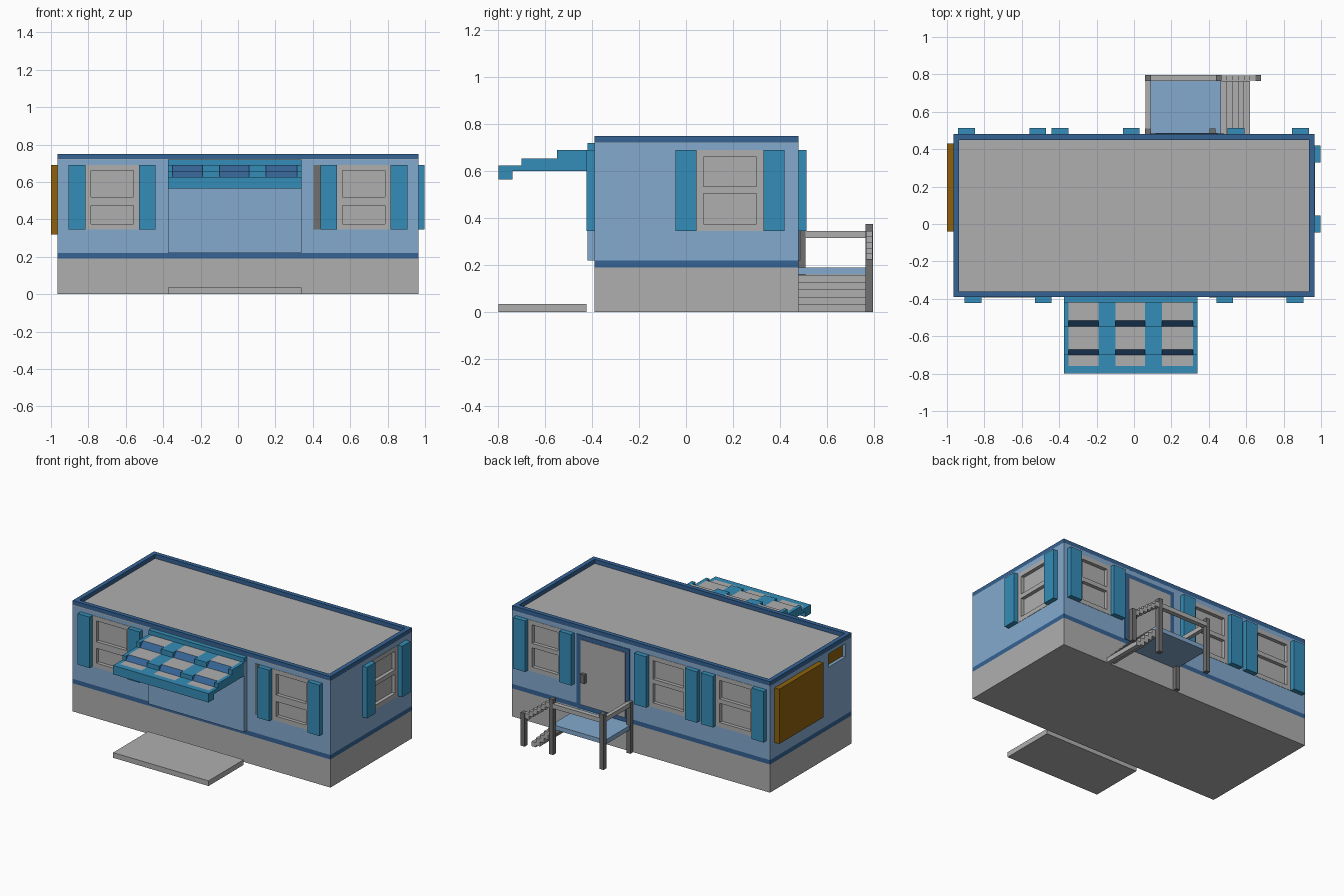
import bpy, bmesh

cube = bpy.data.objects.get("Cube")
if cube:
    bpy.data.objects.remove(cube, do_unlink=True)


def material(name, r, g, b):
    mat = bpy.data.materials.new(name)
    mat.use_nodes = True
    mat.diffuse_color = (r, g, b, 1)
    mat.node_tree.nodes["Principled BSDF"].inputs["Base Color"].default_value = (r, g, b, 1)
    return mat


grey = material("light grey", .43, .43, .43)
dark_grey = material("dark grey", .16, .16, .16)
light_blue = material("light blue", .23, .40, .62)
dark_blue = material("dark blue", .035, .125, .30)
teal = material("teal", .035, .27, .48)
orange = material("amber", .27, .12, .004)


def add_object(name, bm, *mats):
    bmesh.ops.recalc_face_normals(bm, faces=bm.faces)
    mesh = bpy.data.meshes.new(name)
    bm.to_mesh(mesh)
    bm.free()
    for mat in mats:
        mesh.materials.append(mat)
    obj = bpy.data.objects.new(name, mesh)
    bpy.context.scene.collection.objects.link(obj)
    return obj


def box(name, mat, xs, ys, zs):
    bm = bmesh.new()
    bmesh.ops.create_cube(bm, size=1)
    for v in bm.verts:
        v.co = [r[0] if c < 0 else r[1] for c, r in zip(v.co, (xs, ys, zs))]
    return add_object(name, bm, mat)


def prism(name, profile, xs, *mats):
    """Extrude a (y, z) profile along x."""
    bm = bmesh.new()
    face = bm.faces.new([bm.verts.new((xs[0], y, z)) for y, z in profile])
    new = bmesh.ops.extrude_face_region(bm, geom=[face])["geom"]
    moved = [g for g in new if isinstance(g, bmesh.types.BMVert)]
    bmesh.ops.translate(bm, verts=moved, vec=(xs[1] - xs[0], 0, 0))
    return add_object(name, bm, *mats)


LEFT, RIGHT, FRONT, BACK = .965, -.965, -.39, .48
LONG, DEEP = (RIGHT, LEFT), (FRONT, BACK)


def on_wall(name, mat, side, us, ds, zs):
    """Box on a wall: us runs along the wall, ds is distance outward."""
    if side in ("front", "back"):
        base, sign = (FRONT, -1) if side == "front" else (BACK, 1)
    else:
        base, sign = (RIGHT, -1) if side == "right" else (LEFT, 1)
    out = sorted(base + sign * d for d in ds)
    if side in ("front", "back"):
        return box(name, mat, us, out, zs)
    return box(name, mat, out, us, zs)


# Body layers
box("skirt", grey, LONG, DEEP, (0, .19))
box("lower_band", dark_blue, LONG, DEEP, (.19, .22))
walls = box("walls", light_blue, LONG, DEEP, (.22, .72))
box("roof", grey, LONG, DEEP, (.715, .722))
RIM, TOP = .03, (.72, .75)
for name, ys in (("front", (FRONT, FRONT + RIM)), ("back", (BACK - RIM, BACK))):
    box(name + "_parapet", dark_blue, LONG, ys, TOP)
for name, xs in (("right", (RIGHT, RIGHT + RIM)), ("left", (LEFT - RIM, LEFT))):
    box(name + "_parapet", dark_blue, xs, (FRONT + RIM, BACK - RIM), TOP)


def cut(side, us, zs):
    """Sink a pocket into the walls."""
    cutter = on_wall("pocket_cutter", light_blue, side, us, (-.03, .05), zs)
    cutter.hide_render = True
    cutter.hide_viewport = True
    mod = walls.modifiers.new("pocket", "BOOLEAN")
    mod.operation = "DIFFERENCE"
    mod.solver = "EXACT"
    mod.object = cutter


# Windows with sunken panes, frame bars and shutters
SILL, HEAD, BAR, SHUTTER = .345, .69, .03, .09


def window(side, u0, u1, rail):
    cut(side, (u0, u1), (SILL, HEAD))
    on_wall(side + "_window_pane", grey, side, (u0, u1), (-.03, -.022), (SILL, HEAD))
    depth = (-.03, .002)
    for us in ((u0, u0 + BAR), (u1 - BAR, u1)):
        on_wall(side + "_window_stile", grey, side, us, depth, (SILL, HEAD))
    for zs in ((SILL, SILL + BAR), rail, (HEAD - BAR, HEAD)):
        on_wall(side + "_window_rail", grey, side, (u0 + BAR, u1 - BAR), depth, zs)
    for us in ((u0 - SHUTTER, u0), (u1, u1 + SHUTTER)):
        on_wall(side + "_shutter", teal, side, us, (0, .033), (SILL, HEAD))


for start, end in ((-.815, -.53), (.53, .815)):
    window("front", start, end, (.475, .52))
for start, end in ((-.85, -.56), (-.35, -.06), (.59, .845)):
    window("back", start, end, (.505, .535))
window("left", .045, .33, (.505, .535))
on_wall("front_dark_strip", dark_grey, "front", (.405, .44), (0, .004), (SILL, HEAD))

# Amber panel and small sunken amber window on the right end
on_wall("amber_panel", orange, "right", (-.04, .43), (0, .035), (.32, .69))
cut("right", (-.325, -.145), (.61, .70))
on_wall("small_amber_pane", orange, "right", (-.325, -.145), (-.03, -.022), (.61, .70))

# Back door
on_wall("back_door_frame", dark_blue, "back", (.085, .48), (0, .004), (.22, .69))
on_wall("back_door", grey, "back", (.115, .45), (0, .007), (.22, .66))
on_wall("back_door_handle", dark_grey, "back", (.405, .435), (0, .03), (.38, .44))

# Front counter panel, header and ground slab
WIDE = (-.375, .34)
on_wall("front_panel", light_blue, "front", WIDE, (0, .03), (.22, .69))
on_wall("front_header", teal, "front", WIDE, (0, .03), (.69, .72))
box("ground_slab", grey, WIDE, (-.80, -.425), (0, .035))

# Stepped awning: square ribs with sloped-riser columns between them
HIGH, MID, LOW, UNDER = .69, .655, .625, .60
rib_profile = [(-.42, UNDER), (-.42, HIGH), (-.55, HIGH), (-.55, MID),
               (-.70, MID), (-.70, LOW), (-.76, LOW), (-.76, UNDER)]
column_profile = [(-.42, UNDER), (-.42, HIGH), (-.515, HIGH), (-.547, MID),
                  (-.67, MID), (-.70, LOW), (-.76, LOW), (-.76, UNDER)]
columns = ((-.35, -.19), (-.10, .06), (.15, .315))
edges = [WIDE[0]] + [x for c in columns for x in c] + [WIDE[1]]
for i in range(0, len(edges), 2):
    prism("awning_rib", rib_profile, edges[i:i + 2], teal)
for xs in columns:
    column = prism("awning_column", column_profile, xs, teal, grey, dark_blue)
    for face in column.data.polygons:
        up = face.normal.z
        face.material_index = 1 if up > .95 else 2 if up > .2 else 0
box("awning_lip", teal, WIDE, (-.80, -.76), (.565, LOW))
box("awning_lip_underside", teal, WIDE, (-.76, -.74), (.565, UNDER))

# Back deck, posts and rails
EDGE = (.765, .797)
box("deck", light_blue, (.065, .465), (BACK, .77), (.16, .19))
for x, top in ((.06, .375), (.438, .375), (.65, .225)):
    box("deck_post", dark_grey, (x, x + RIM), EDGE, (0, top))
box("wall_post", dark_grey, (.06, .09), (BACK, .51), (0, .345))
RAIL = (.315, .345)
box("back_rail", grey, (.09, .438), EDGE, RAIL)
box("side_rail", grey, (.062, .088), (.51, .765), RAIL)

# Stairs and their stepped handrail
STEPS = 5
for i in range(STEPS):
    x, z = .465 + i * .031, .158 - i * .0315
    box("stair_step", grey, (x, x + .031), (BACK, EDGE[0]), (max(0, z - .05), z))
for i in range(STEPS + 1):
    x, z = .468 + i * .0305, .345 - i * .024
    box("stair_rail", grey, (x, x + .0305), (.768, .794), (z - .035, z))
